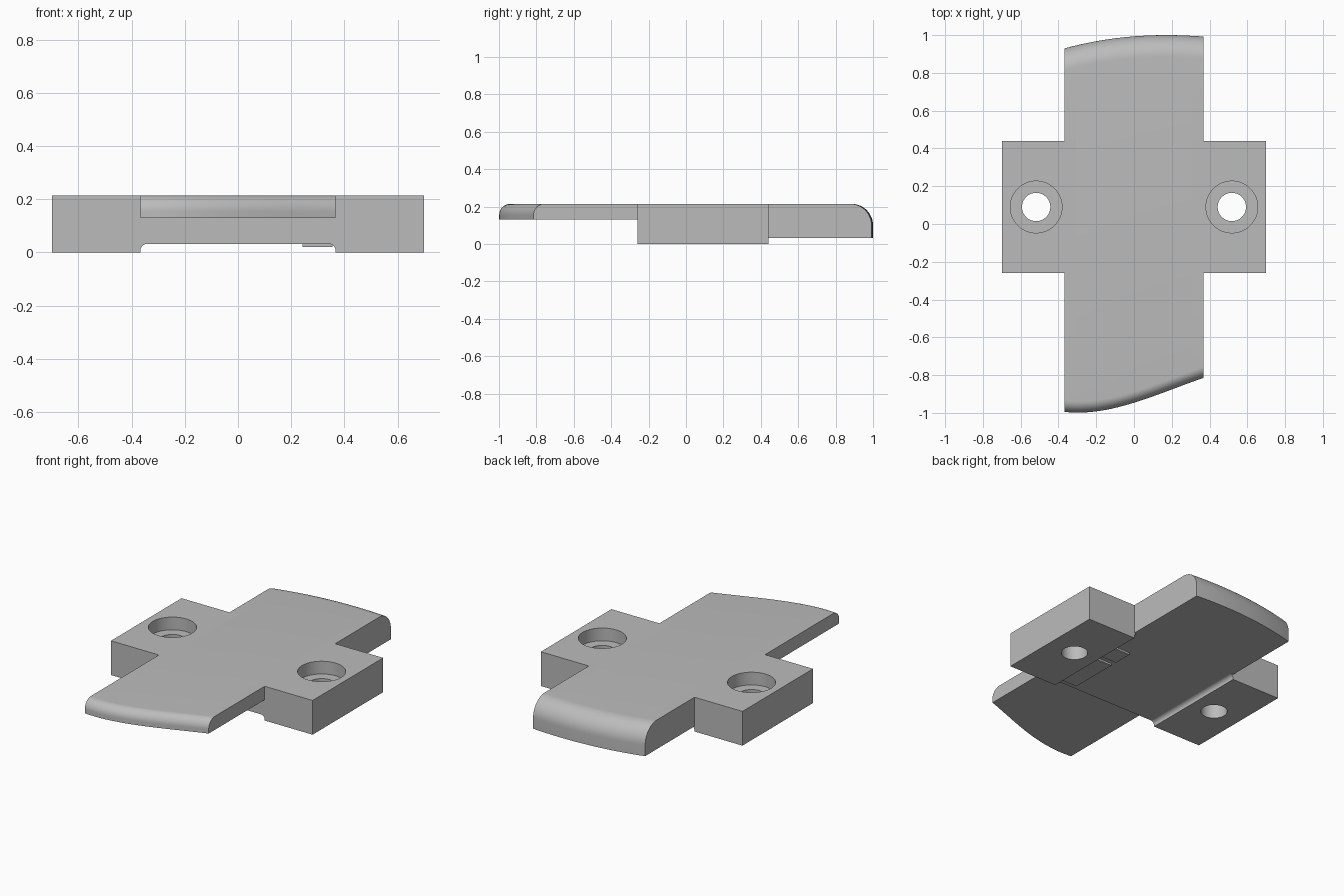
import bpy, bmesh
from math import sin, cos, pi, radians
from mathutils import Vector

old = bpy.data.objects.get("Cube")
if old:
    bpy.data.objects.remove(old, do_unlink=True)

grey = bpy.data.materials.new("plain grey")
grey.use_nodes = True
colour = (0.5, 0.5, 0.5, 1)
grey.diffuse_color = colour
grey.node_tree.nodes["Principled BSDF"].inputs["Base Color"].default_value = colour

TOP, HALF, OUTER = 0.215, 0.367, 0.70
FRONT, BACK = -0.26, 0.44
HOLE_X, HOLE_Y = 0.518, 0.09


def loft(name, sections):
    """Skin a list of equal-length closed sections and cap both ends."""
    bm = bmesh.new()
    rings = [[bm.verts.new(p) for p in s] for s in sections]
    n = len(rings[0])
    for a, b in zip(rings, rings[1:]):
        for i in range(n):
            j = (i + 1) % n
            bm.faces.new((a[i], a[j], b[j], b[i]))
    bm.faces.new(rings[0])
    bm.faces.new(rings[-1])
    bmesh.ops.recalc_face_normals(bm, faces=bm.faces)
    mesh = bpy.data.meshes.new(name)
    bm.to_mesh(mesh)
    bm.free()
    mesh.materials.append(grey)
    ob = bpy.data.objects.new(name, mesh)
    bpy.context.collection.objects.link(ob)
    return ob


def arc(cx, cz, r, start, end, steps=12):
    angles = [radians(start + (end - start) * i / steps) for i in range(steps + 1)]
    return [(cx + r * cos(a), cz + r * sin(a)) for a in angles]


def boolean(target, tool, operation):
    mod = target.modifiers.new(operation, 'BOOLEAN')
    mod.operation, mod.object, mod.solver = operation, tool, 'EXACT'
    bpy.context.view_layer.objects.active = target
    bpy.ops.object.modifier_apply(modifier=mod.name)
    bpy.data.objects.remove(tool, do_unlink=True)


def curve_through(points, x):
    """Smooth curve through a few plan points."""
    total = 0
    for i, (xi, yi) in enumerate(points):
        for j, (xj, _) in enumerate(points):
            if i != j:
                yi *= (x - xj) / (xi - xj)
        total += yi
    return total


# Long central tongue with swept, rounded ends
front_plan = [(-HALF, -0.995), (-0.2, -0.992), (0.05, -0.93), (HALF, -0.815)]
back_plan = [(-HALF, 0.93), (-0.1, 0.983), (0.17, 1.0), (HALF, 0.992)]


def tongue_section(x):
    yf, yb = curve_through(front_plan, x), curve_through(back_plan, x)
    pts = [(yf, 0.13)] + arc(yf + 0.06, TOP - 0.06, 0.06, 180, 90)
    pts += arc(yb - 0.115, TOP - 0.115, 0.115, 90, 0)
    pts += [(yb, 0.032), (FRONT, 0.032), (FRONT, 0.13)]
    return [Vector((x, y, z)) for y, z in pts]


STEPS = 24
body = loft("plate_body", [tongue_section(-HALF + 2 * HALF * i / STEPS) for i in range(STEPS + 1)])

# Side blocks with a filleted inner lower edge
for side in (-1, 1):
    profile = [(OUTER, 0), (OUTER, TOP), (HALF - 0.06, TOP), (HALF - 0.06, 0.032)]
    profile += arc(HALF - 0.025, 0.007, 0.025, 90, 0, 8) + [(HALF, 0)]
    wing = loft("side_block", [[(side * x, y, z) for x, z in profile] for y in (FRONT, BACK)])
    boolean(body, wing, 'UNION')

# Counterbored screw holes
for side in (-1, 1):
    for radius, low in ((0.137, TOP - 0.08), (0.075, -0.1)):
        ring = [(side * HOLE_X + radius * cos(2 * pi * i / 64),
                 HOLE_Y + radius * sin(2 * pi * i / 64)) for i in range(64)]
        cutter = loft("hole_cutter", [[(x, y, z) for x, y in ring] for z in (low, 0.3)])
        cutter.hide_render = True
        boolean(body, cutter, 'DIFFERENCE')

# Thin pads under the channel beside the left block
for name, y0, y1 in (("long_pad", -0.22, 0.09), ("short_pad", 0.13, 0.25)):
    corners = [(0.243, 0.02), (0.355, 0.02), (0.355, 0.04), (0.243, 0.04)]
    loft(name, [[(x, y, z) for x, z in corners] for y in (y0, y1)])

# Smooth the rounded ends and hole walls, keep hard edges
bpy.ops.object.select_all(action='DESELECT')
body.select_set(True)
bpy.context.view_layer.objects.active = body
bpy.ops.object.shade_smooth_by_angle(angle=radians(30))
